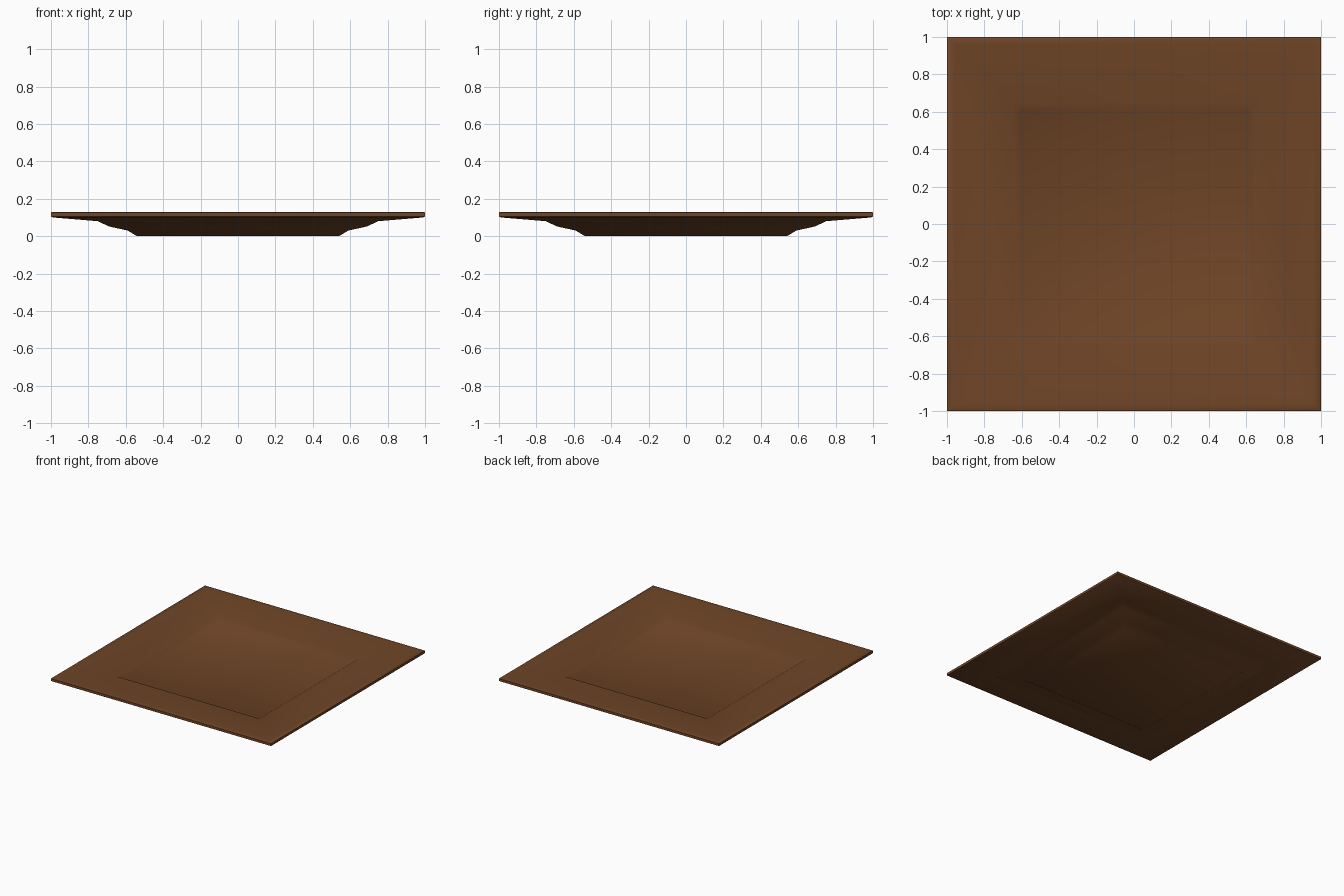
import bpy, bmesh, math

if "Cube" in bpy.data.objects:
    bpy.data.objects.remove(bpy.data.objects["Cube"])

# Square plate cross-section: (half width, height), underside centre -> rim -> well
PROFILE = [
    (0.54, 0.0), (0.59, 0.03), (0.69, 0.052), (0.75, 0.08),   # stepped foot
    (0.99, 0.1), (1.0, 0.106), (1.0, 0.126), (0.993, 0.13),   # thin outer edge
    (0.96, 0.128), (0.65, 0.104), (0.61, 0.08),               # sloped rim and well
]


def square_ring(bm, half, z):
    return [bm.verts.new((sx * half, sy * half, z))
            for sx, sy in ((-1, -1), (1, -1), (1, 1), (-1, 1))]


bm = bmesh.new()
rings = [square_ring(bm, h, z) for h, z in PROFILE]

# Walls between neighbouring rings
for a, b in zip(rings, rings[1:]):
    for i in range(4):
        j = (i + 1) % 4
        bm.faces.new((a[i], a[j], b[j], b[i]))

# Base and well floor
bm.faces.new(rings[0][::-1])
bm.faces.new(rings[-1])
bmesh.ops.recalc_face_normals(bm, faces=bm.faces[:])

mesh = bpy.data.meshes.new("square_plate")
bm.to_mesh(mesh)
bm.free()
plate = bpy.data.objects.new("square_plate", mesh)
bpy.context.collection.objects.link(plate)

# Brown glaze
glaze = bpy.data.materials.new("brown_glaze")
glaze.diffuse_color = (0.16, 0.06, 0.02, 1)
glaze.use_nodes = True
glaze.node_tree.nodes["Principled BSDF"].inputs["Base Color"].default_value = glaze.diffuse_color
mesh.materials.append(glaze)

bpy.context.view_layer.objects.active = plate
plate.select_set(True)
bpy.ops.object.shade_smooth_by_angle(angle=math.radians(50))
